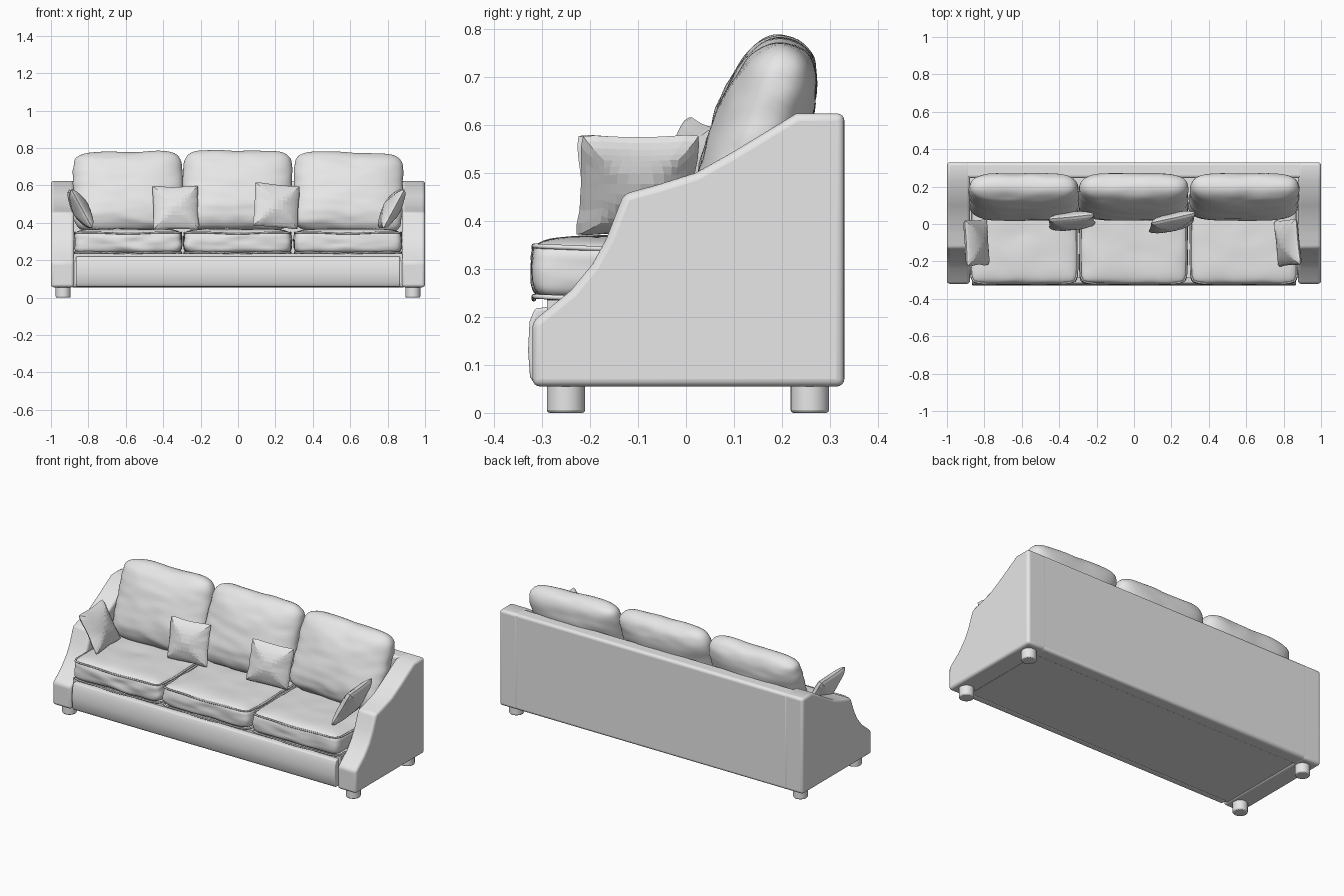
import bpy
import bmesh
import math
from mathutils import Euler, Vector, noise

cube = bpy.data.objects.get("Cube")
if cube:
    bpy.data.objects.remove(cube, do_unlink=True)

fabric = bpy.data.materials.new("light_grey_fabric")
fabric.use_nodes = True
GREY = (0.8, 0.8, 0.8, 1)
fabric.diffuse_color = GREY
fabric.node_tree.nodes["Principled BSDF"].inputs["Base Color"].default_value = GREY


def finish(name, bm, smooth=True, bevel=0.0, segments=4):
    """Turn a bmesh into an object with the fabric, bevel and shading."""
    bmesh.ops.recalc_face_normals(bm, faces=bm.faces)
    mesh = bpy.data.meshes.new(name)
    bm.to_mesh(mesh)
    bm.free()
    mesh.materials.append(fabric)
    ob = bpy.data.objects.new(name, mesh)
    bpy.context.collection.objects.link(ob)
    if bevel:
        mod = ob.modifiers.new("soft_edges", 'BEVEL')
        mod.width, mod.segments = bevel, segments
        mod.limit_method, mod.angle_limit = 'ANGLE', math.radians(50)
    if smooth:
        bpy.ops.object.select_all(action='DESELECT')
        ob.select_set(True)
        bpy.context.view_layer.objects.active = ob
        bpy.ops.object.shade_smooth_by_angle(angle=math.radians(35))
    return ob


def extrude_side(name, profile, x0, x1, bevel):
    """Extrude a (y, z) outline between two x positions."""
    bm = bmesh.new()
    face = bm.faces.new([bm.verts.new((x0, y, z)) for y, z in profile])
    out = bmesh.ops.extrude_face_region(bm, geom=[face])
    moved = [v for v in out["geom"] if isinstance(v, bmesh.types.BMVert)]
    bmesh.ops.translate(bm, verts=moved, vec=(x1 - x0, 0, 0))
    return finish(name, bm, bevel=bevel)


def rectangle(y0, y1, z0, z1):
    return [(y0, z0), (y1, z0), (y1, z1), (y0, z1)]


def cushion(name, centre, half, turn, outline, puff, cuts=18, pinch=0.0,
            wrinkle=0.0, smooth=True):
    """Soft block: width x, thickness y, height z, then turned and placed."""
    bm = bmesh.new()
    bmesh.ops.create_cube(bm, size=2)
    bmesh.ops.subdivide_edges(bm, edges=bm.edges[:], cuts=cuts, use_grid_fill=True)
    rot, where = Euler(turn).to_matrix(), Vector(centre)
    for v in bm.verts:
        u, w, h = v.co
        plan = abs(u) ** outline + abs(h) ** outline
        p = v.co * (plan ** (puff / outline) + abs(w) ** puff) ** (-1 / puff)
        p = Vector((p.x * (1 - pinch * (1 - h * h)), p.y,
                    p.z * (1 - pinch * (1 - u * u))))
        p = rot @ Vector(a * b for a, b in zip(p, half)) + where
        ripple = noise.noise(Vector((p.x * 9, p.y * 9, p.z * 25)))
        v.co = p + (p - where).normalized() * ripple * wrinkle
    return finish(name, bm, smooth)


def piping(name, centre, half_x, half_y):
    """Thin welt following the rounded rectangle of a seat cushion."""
    curve = bpy.data.curves.new(name, 'CURVE')
    curve.dimensions, curve.bevel_depth, curve.bevel_resolution = '3D', 0.005, 2
    line = curve.splines.new('POLY')
    count = 72
    line.points.add(count - 1)
    line.use_cyclic_u = True
    for i, point in enumerate(line.points):
        a = math.tau * i / count
        c, s = math.cos(a), math.sin(a)
        r = (abs(c) ** 14 + abs(s) ** 14) ** (-1 / 14)
        point.co = (centre[0] + half_x * r * c, centre[1] + half_y * r * s,
                    centre[2] + 0.003 * math.sin(5 * a), 1)
    curve.materials.append(fabric)
    bpy.context.collection.objects.link(bpy.data.objects.new(name, curve))


# Sloping arms and turned feet
ARM = [(-0.32, 0.055), (-0.32, 0.19), (-0.24, 0.255), (-0.195, 0.31),
       (-0.165, 0.365), (-0.13, 0.456), (-0.06, 0.475), (0.02, 0.5),
       (0.1, 0.545), (0.23, 0.624), (0.33, 0.624), (0.33, 0.055)]
for side, sign in (("left", 1), ("right", -1)):
    extrude_side(side + "_arm", ARM, sign * 0.877, sign, 0.016)
    for end, y in (("front", -0.25), ("back", 0.258)):
        bm = bmesh.new()
        bmesh.ops.create_cone(bm, cap_ends=True, segments=28, radius1=0.04,
                              radius2=0.04, depth=0.07)
        bmesh.ops.translate(bm, verts=bm.verts, vec=(sign * 0.935, y, 0.035))
        finish(f"{end}_{side}_foot", bm, bevel=0.006, segments=2)

# Frame: back panel, seat deck and bowed front rail
extrude_side("back_panel", rectangle(0.245, 0.33, 0.055, 0.624), -0.9, 0.9, 0.016)
extrude_side("seat_deck", rectangle(-0.29, 0.26, 0.06, 0.235), -0.88, 0.88, 0)
RAIL = [(-0.28, 0.058), (-0.314, 0.058), (-0.325, 0.075), (-0.329, 0.13),
        (-0.326, 0.19), (-0.315, 0.217), (-0.28, 0.222)]
extrude_side("front_rail", RAIL, -0.866, 0.866, 0.006)

# Seat and back cushions, three of each
places = (("right", -0.588, 0.567, -0.01), ("middle", -0.003, 0.573, 0.01),
          ("left", 0.588, 0.563, 0.035))
for place, x, z, roll in places:
    cushion(place + "_seat_cushion", (x, -0.08, 0.298), (0.289, 0.07, 0.24),
            (math.pi / 2, 0, 0), 14, 5, cuts=26, wrinkle=0.008)
    for edge, height in (("upper", 0.345), ("lower", 0.24)):
        piping(f"{place}_{edge}_piping", (x, -0.08, height), 0.284, 0.237)
    cushion(place + "_back_cushion", (x, 0.145, z), (0.293, 0.098, 0.222),
            (-0.35, roll, 0), 7, 2.4, cuts=22, wrinkle=0.006)

# Scatter pillows with pinched sides
pillows = (
    ("right_front_pillow", (-0.333, 0.015, 0.48), (-0.2, 0, 0.1)),
    ("left_front_pillow", (0.205, 0.01, 0.49), (-0.18, 0.09, 0.22)),
    ("right_arm_pillow", (-0.842, -0.1, 0.475), (-0.5, 0, math.pi / 2 + 0.06)),
    ("left_arm_pillow", (0.822, -0.1, 0.475), (-0.5, 0, -math.pi / 2 + 0.1)),
)
for name, centre, turn in pillows:
    cushion(name, centre, (0.127, 0.048, 0.122), turn, 16, 1.5, cuts=7,
            pinch=0.06, wrinkle=0.004, smooth=False)
